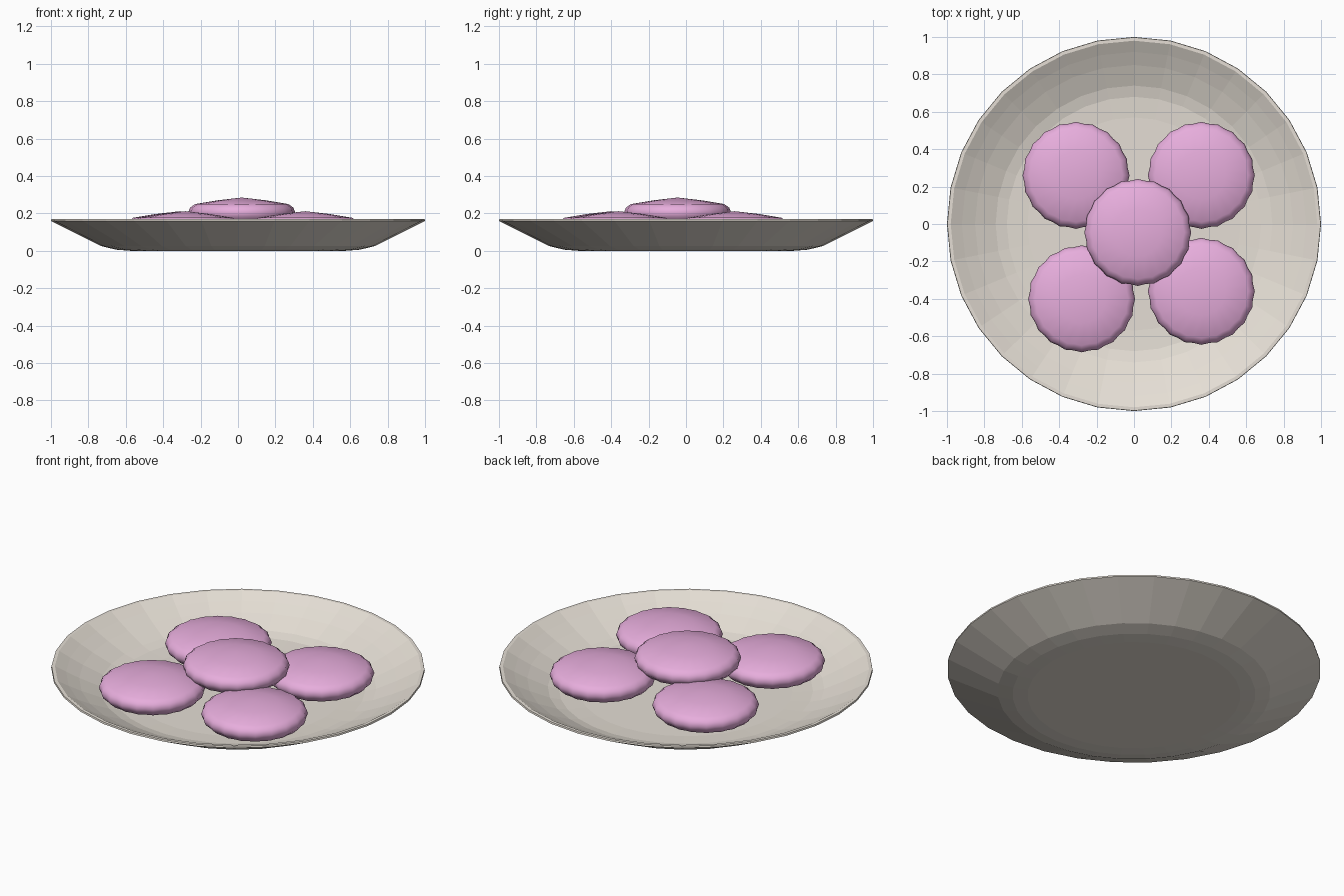
import bpy, bmesh, math

if "Cube" in bpy.data.objects:
    bpy.data.objects.remove(bpy.data.objects["Cube"])


def material(name, color):
    m = bpy.data.materials.new(name)
    m.diffuse_color = color
    m.use_nodes = True
    m.node_tree.nodes["Principled BSDF"].inputs["Base Color"].default_value = m.diffuse_color
    return m


def lathe(name, profile, sides, mat, flute=0.0, smooth=False):
    """Revolve an (r, z) profile; flute pulls every other rib inward."""
    bm = bmesh.new()
    rings = []
    for r, z in profile:
        if r == 0:
            rings.append([bm.verts.new((0, 0, z))] * sides)
            continue
        ring = []
        for i in range(sides):
            a = 2 * math.pi * i / sides
            k = r * (1 - flute * (i % 2))
            ring.append(bm.verts.new((k * math.cos(a), k * math.sin(a), z)))
        rings.append(ring)
    for lo, hi in zip(rings, rings[1:]):
        for i in range(sides):
            j = (i + 1) % sides
            quad = [lo[i], lo[j], hi[j], hi[i]]
            bm.faces.new(list(dict.fromkeys(quad)))
    bmesh.ops.recalc_face_normals(bm, faces=bm.faces)
    for f in bm.faces:
        f.smooth = smooth
    me = bpy.data.meshes.new(name)
    bm.to_mesh(me)
    bm.free()
    me.materials.append(mat)
    ob = bpy.data.objects.new(name, me)
    bpy.context.collection.objects.link(ob)
    return ob


cream = material("cream", (0.78, 0.73, 0.66, 1))
pink = material("pink", (0.80, 0.42, 0.72, 1))

# Shallow plate: underside, lip, then inner slope and floor
lathe("plate", [(0, 0), (0.57, 0.0), (0.65, 0.006), (0.73, 0.025), (0.85, 0.085),
                (1.0, 0.16), (0.998, 0.17), (0.98, 0.17), (0.92, 0.136),
                (0.85, 0.1), (0.74, 0.052), (0.68, 0.037), (0.57, 0.03), (0, 0.03)],
      32, cream)

# Fluted cookies: four on the floor, one resting on top
cookie_profile = [(0, -0.08), (0.2, -0.065), (0.25, -0.05), (0.277, -0.025), (0.286, 0.0),
                  (0.277, 0.025), (0.25, 0.045), (0.13, 0.065), (0, 0.08)]
spots = [(-0.31, 0.26, 0.132), (0.36, 0.26, 0.132), (-0.28, -0.40, 0.132),
         (0.36, -0.36, 0.132), (0.02, -0.045, 0.205)]
for n, spot in enumerate(spots):
    cookie = lathe(f"cookie_{n + 1}", cookie_profile, 40, pink, 0.025, True)
    cookie.location = spot
